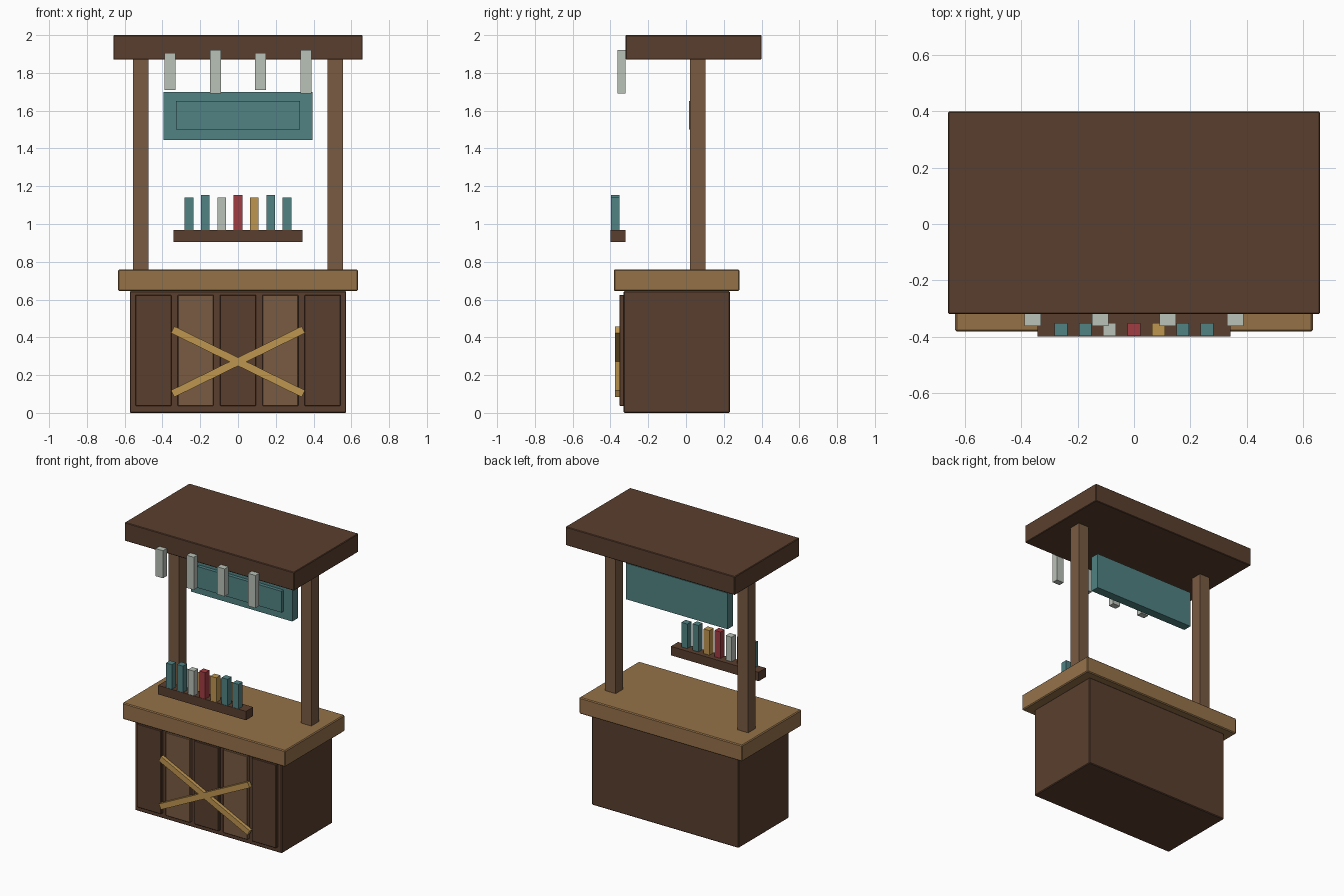
import bpy, math

if "Cube" in bpy.data.objects:
    bpy.data.objects.remove(bpy.data.objects["Cube"])


def lin(c):
    c /= 255
    return c / 12.92 if c <= 0.04045 else ((c + 0.055) / 1.055) ** 2.4


def material(name, r, g, b):
    m = bpy.data.materials.new(name)
    m.diffuse_color = (lin(r), lin(g), lin(b), 1)
    m.use_nodes = True
    m.node_tree.nodes["Principled BSDF"].inputs["Base Color"].default_value = m.diffuse_color
    return m


DARK = material("dark_wood", 90, 63, 46)
MID = material("mid_wood", 121, 91, 66)
TOP = material("counter_wood", 149, 114, 73)
TEAL = material("teal", 81, 130, 131)
GREY = material("pale_grey", 186, 194, 184)
RED = material("red", 162, 60, 66)
GOLD = material("gold", 190, 150, 80)


def box(name, x, y, z, mat, bevel=0, tilt=0):
    """Box from (min, max) ranges, optionally turned about y."""
    bpy.ops.mesh.primitive_cube_add(
        size=1, location=[sum(r) / 2 for r in (x, y, z)])
    ob = bpy.context.object
    ob.name = name
    size = [r[1] - r[0] for r in (x, y, z)]
    for v in ob.data.vertices:
        v.co = [c * s for c, s in zip(v.co, size)]
    ob.rotation_euler.y = tilt
    ob.data.materials.append(mat)
    if bevel:
        mod = ob.modifiers.new("bevel", "BEVEL")
        mod.width = bevel
        mod.segments = 1
    return ob


def around(c, w):
    return (c - w / 2, c + w / 2)


# Main body: cabinet, counter, roof
box("cabinet", (-0.573, 0.573), (-0.33, 0.232), (0, 0.645), DARK, 0.005)
box("counter_top", (-0.635, 0.635), (-0.382, 0.283), (0.645, 0.76), TOP, 0.006)
box("roof", (-0.66, 0.66), (-0.32, 0.40), (1.87, 2.0), DARK, 0.004)

# Roof posts
for side, s in (("left", -1), ("right", 1)):
    box(f"{side}_post", around(s * 0.516, 0.082), (0.021, 0.104), (0.755, 1.875), MID)

# Front planks, alternating wood tones
for i in range(5):
    box(f"front_plank_{i + 1}", around((i - 2) * 0.224, 0.19), (-0.352, -0.325),
        (0.037, 0.625), MID if i % 2 else DARK, 0.003)

# Crossed braces on the front
for i, s in enumerate((-1, 1)):
    box(f"cross_brace_{i + 1}", around(0, 0.77), (-0.376, -0.35),
        around(0.271, 0.04), GOLD, tilt=s * math.radians(26.1))

# Hanging sign with raised panel
box("sign_board", (-0.395, 0.395), (0.04, 0.102), (1.446, 1.70), TEAL)
box("sign_panel", (-0.328, 0.328), (0.016, 0.045), (1.50, 1.65), TEAL)

# Hanging strips on the roof edge
for i in range(4):
    h = 0.23 if i % 2 else 0.194
    box(f"hanging_strip_{i + 1}", around(-0.36 + 0.24 * i, 0.058),
        (-0.362, -0.32), around(1.807, h), GREY)

# Shelf with bottles
box("bottle_shelf", (-0.342, 0.342), (-0.40, -0.32), (0.904, 0.967), DARK)
for i, mat in enumerate((TEAL, TEAL, GREY, RED, GOLD, TEAL, TEAL)):
    box(f"bottle_{i + 1}", around((i - 3) * 0.0865, 0.046), (-0.398, -0.352),
        (0.965, 1.153 if i % 2 else 1.14), mat)
